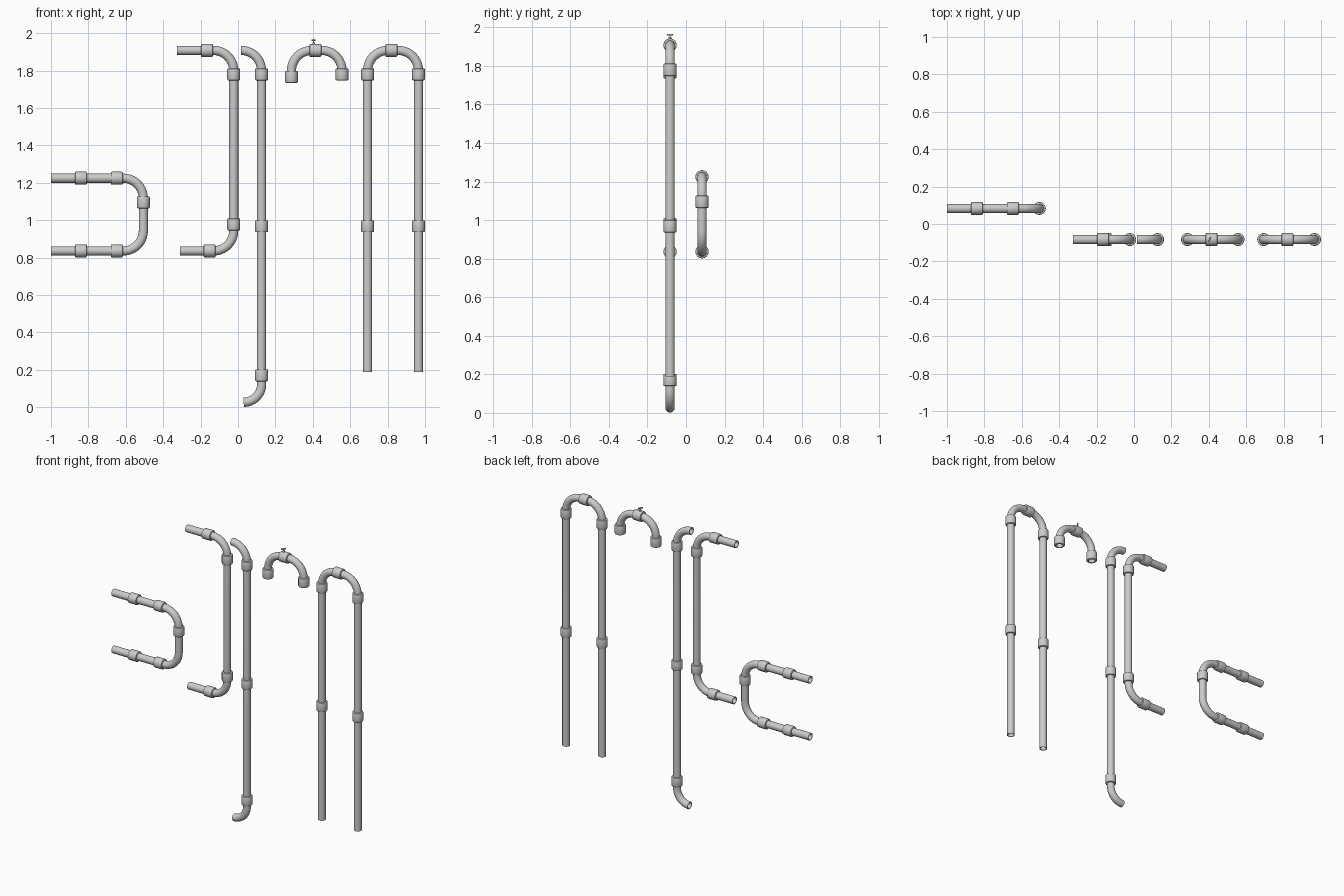
import bpy, bmesh, math
from mathutils import Vector

if "Cube" in bpy.data.objects:
    bpy.data.objects.remove(bpy.data.objects["Cube"])

R, RI, BEND, SIDES = 0.0245, 0.020, 0.108, 24
FRONT, BACK = -0.083, 0.083


def finish(bm, name):
    bmesh.ops.recalc_face_normals(bm, faces=bm.faces)
    me = bpy.data.meshes.new(name)
    bm.to_mesh(me)
    bm.free()
    ob = bpy.data.objects.new(name, me)
    bpy.context.collection.objects.link(ob)
    bpy.context.view_layer.objects.active = ob
    ob.select_set(True)
    bpy.ops.object.shade_smooth_by_angle(angle=math.radians(35))
    ob.select_set(False)
    return ob


def rounded(points, y):
    """Path in the xz plane with every inner corner turned into an arc."""
    p = [Vector((x, y, z)) for x, z in points]
    out = [p[0]]
    for a, b, c in zip(p, p[1:], p[2:]):
        d1, d2 = (a - b).normalized(), (c - b).normalized()
        r = min(BEND, (a - b).length, (c - b).length)
        centre = b + (d1 + d2) * r
        for i in range(11):
            t = math.pi / 2 * i / 10
            q = centre - d2 * r * math.cos(t) - d1 * r * math.sin(t)
            if (q - out[-1]).length > 1e-4:
                out.append(q)
    if (p[-1] - out[-1]).length > 1e-4:
        out.append(p[-1])
    return out


def pipe(name, points, y=FRONT):
    """Hollow tube with open ends swept along the path."""
    path = rounded(points, y)
    bm = bmesh.new()
    walls = []
    for rad in (R, RI):
        rings = []
        for i, q in enumerate(path):
            t = (path[min(i + 1, len(path) - 1)] - path[max(i - 1, 0)]).normalized()
            v = Vector((0, 1, 0))
            n = t.cross(v)
            rings.append([bm.verts.new(q + (n * math.cos(a) + v * math.sin(a)) * rad)
                          for a in (2 * math.pi * k / SIDES for k in range(SIDES))])
        for a, b in zip(rings, rings[1:]):
            bridge(bm, a, b)
        walls.append(rings)
    for e in (0, -1):
        bridge(bm, walls[0][e], walls[1][e])
    return finish(bm, name)


def bridge(bm, a, b):
    for k in range(SIDES):
        j = (k + 1) % SIDES
        bm.faces.new((a[k], a[j], b[j], b[k]))


def coupling(name, x, z, axis, y=FRONT):
    """Ring collar with rounded rims around a pipe."""
    h, o = 0.032, 0.0345
    prof = [(RI + .002, -h), (o - .005, -h), (o - .0015, -h + .002), (o, -h + .006),
            (o, h - .006), (o - .0015, h - .002), (o - .005, h), (RI + .002, h)]
    bm = bmesh.new()
    rings = []
    for r, d in prof:
        ring = []
        for k in range(SIDES):
            a = 2 * math.pi * k / SIDES
            u, v = r * math.cos(a), r * math.sin(a)
            ring.append(bm.verts.new((x + u, y + v, z + d) if axis == 'z' else (x + d, y + v, z + u)))
        rings.append(ring)
    for i in range(len(rings)):
        bridge(bm, rings[i], rings[(i + 1) % len(rings)])
    return finish(bm, name)


TOP, LOW = 1.908, 0.836

# pipe runs
pipe("left_u_pipe", [(-1, 1.225), (-0.506, 1.225), (-0.506, LOW), (-1, LOW)], BACK)
pipe("bracket_pipe", [(-0.325, TOP), (-0.023, TOP), (-0.023, LOW), (-0.31, LOW)])
pipe("tall_drain_pipe", [(0.016, TOP), (0.126, TOP), (0.126, 0.0265), (0.03, 0.0265)])
pipe("valve_arch_pipe", [(0.286, 1.775), (0.286, TOP), (0.556, TOP), (0.556, 1.785)])
pipe("right_arch_pipe", [(0.693, 0.19), (0.693, TOP), (0.965, TOP), (0.965, 0.19)])

# couplings
for x in (-0.84, -0.648):
    for z in (1.225, LOW):
        coupling("left_u_coupling", x, z, 'x', BACK)
coupling("left_u_coupling", -0.506, 1.096, 'z', BACK)
for x, z in ((-0.166, TOP), (-0.152, LOW)):
    coupling("bracket_coupling", x, z, 'x')
for z in (1.78, 0.978):
    coupling("bracket_coupling", -0.023, z, 'z')
for z in (1.78, 0.968, 0.171):
    coupling("drain_coupling", 0.126, z, 'z')
for x, z in ((0.286, 1.767), (0.556, 1.78)):
    coupling("valve_arch_end_coupling", x, z, 'z')
coupling("valve_arch_coupling", 0.414, TOP, 'x')
for x in (0.693, 0.965):
    for z in (1.78, 0.968):
        coupling("right_arch_coupling", x, z, 'z')
coupling("right_arch_coupling", 0.82, TOP, 'x')

# small valve: stem, nut and twisted handle
for name, r, z0, z1 in (("valve_stem", .0035, 1.93, 1.962), ("valve_nut", .007, 1.938, 1.95)):
    bpy.ops.mesh.primitive_cylinder_add(vertices=12, radius=r, depth=z1 - z0,
                                        location=(0.404, FRONT, (z0 + z1) / 2))
    bpy.context.object.name = name
bpy.ops.mesh.primitive_cube_add(size=1, location=(0.404, FRONT, 1.962),
                                rotation=(0, 0, math.radians(60)))
handle = bpy.context.object
handle.name = "valve_handle"
handle.scale = (0.032, 0.006, 0.007)
